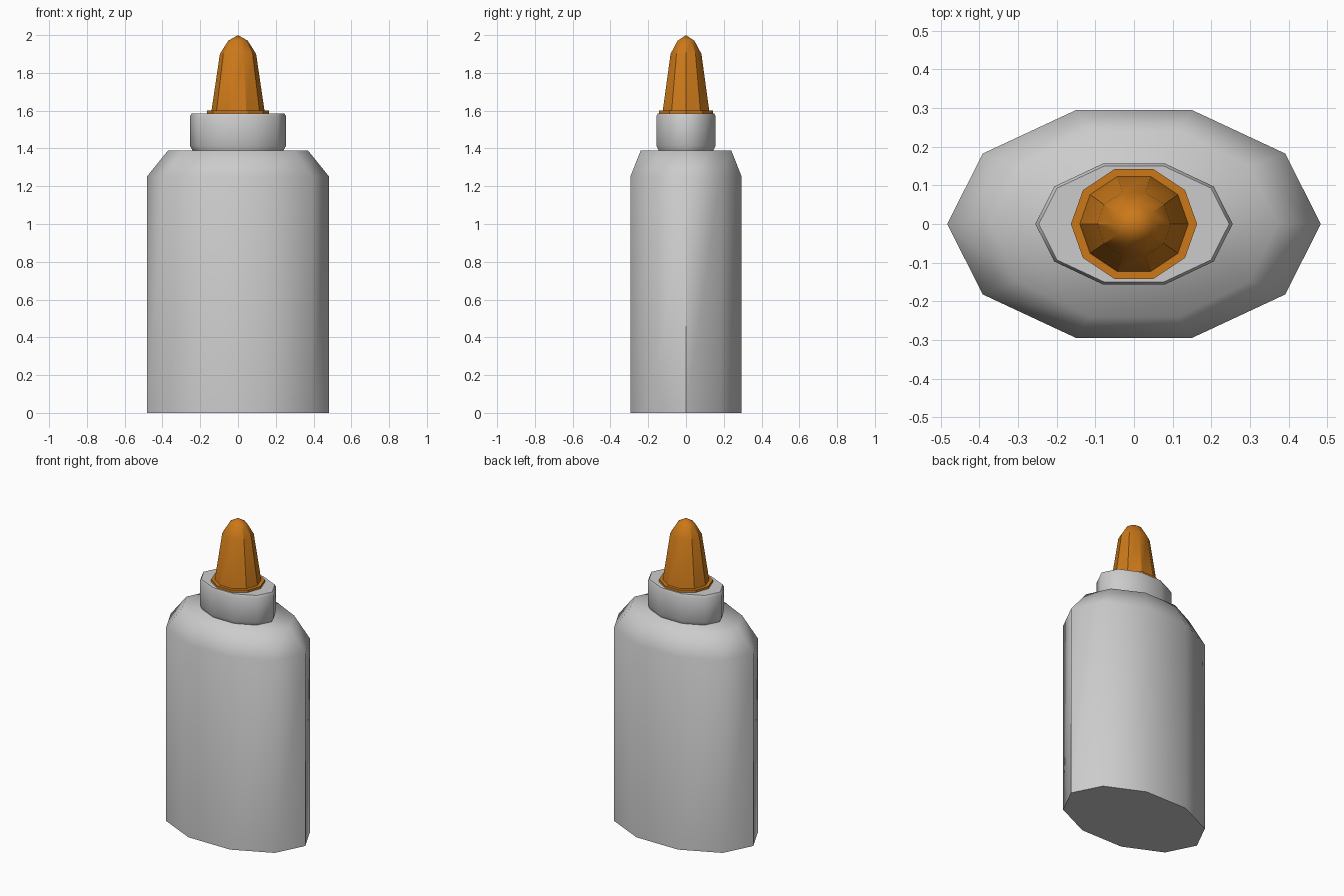
import bpy, bmesh
from math import cos, sin, tau, radians

if "Cube" in bpy.data.objects:
    bpy.data.objects.remove(bpy.data.objects["Cube"])

SIDES = 10


def lathe(name, profile, sharp_angle, soft_rings=(), tip=None, color=None):
    """Stack of oval ten-sided rings (rx, ry, z), closed at both ends."""
    bm = bmesh.new()
    rings = [[bm.verts.new((rx * cos(tau * i / SIDES), ry * sin(tau * i / SIDES), z))
              for i in range(SIDES)] for rx, ry, z in profile]
    for a, b in zip(rings, rings[1:]):
        for i in range(SIDES):
            j = (i + 1) % SIDES
            bm.faces.new((a[i], a[j], b[j], b[i]))
    bm.faces.new(rings[0][::-1])
    if tip is None:
        bm.faces.new(rings[-1])
    else:
        top = bm.verts.new((0, 0, tip))
        for i in range(SIDES):
            bm.faces.new((rings[-1][i], rings[-1][(i + 1) % SIDES], top))
    bm.normal_update()
    # Smooth shading, with sharp edges above the angle except on soft rings
    soft = {v for r in soft_rings for v in rings[r]}
    for f in bm.faces:
        f.smooth = True
    for e in bm.edges:
        on_soft = all(v in soft for v in e.verts)
        e.smooth = on_soft or e.calc_face_angle(0) < radians(sharp_angle)
    mesh = bpy.data.meshes.new(name)
    bm.to_mesh(mesh)
    bm.free()
    obj = bpy.data.objects.new(name, mesh)
    bpy.context.collection.objects.link(obj)
    if color:
        mat = bpy.data.materials.new(name + "_color")
        mat.diffuse_color = color
        mat.use_nodes = True
        mat.node_tree.nodes["Principled BSDF"].inputs["Base Color"].default_value = mat.diffuse_color
        mesh.materials.append(mat)
    return obj


# Bottle body with sloped shoulder
lathe("bottle_body", [(0.483, 0.31, 0), (0.483, 0.31, 1.25),
                      (0.37, 0.252, 1.39)], 50, soft_rings=(2,))

# Oval collar with small chamfers
lathe("collar", [(0.238, 0.15, 1.385), (0.255, 0.165, 1.415),
                 (0.255, 0.165, 1.57), (0.246, 0.158, 1.585)], 55)

# Orange flange under the nozzle
orange = (0.6, 0.19, 0.01, 1)
lathe("nozzle_flange", [(0.163, 0.149, 1.58), (0.163, 0.149, 1.6)], 30, color=orange)

# Tapered nozzle with rounded tip
lathe("nozzle", [(0.141, 0.13, 1.595), (0.096, 0.086, 1.9),
                 (0.052, 0.047, 1.97)], 32, tip=2.0, color=orange)
